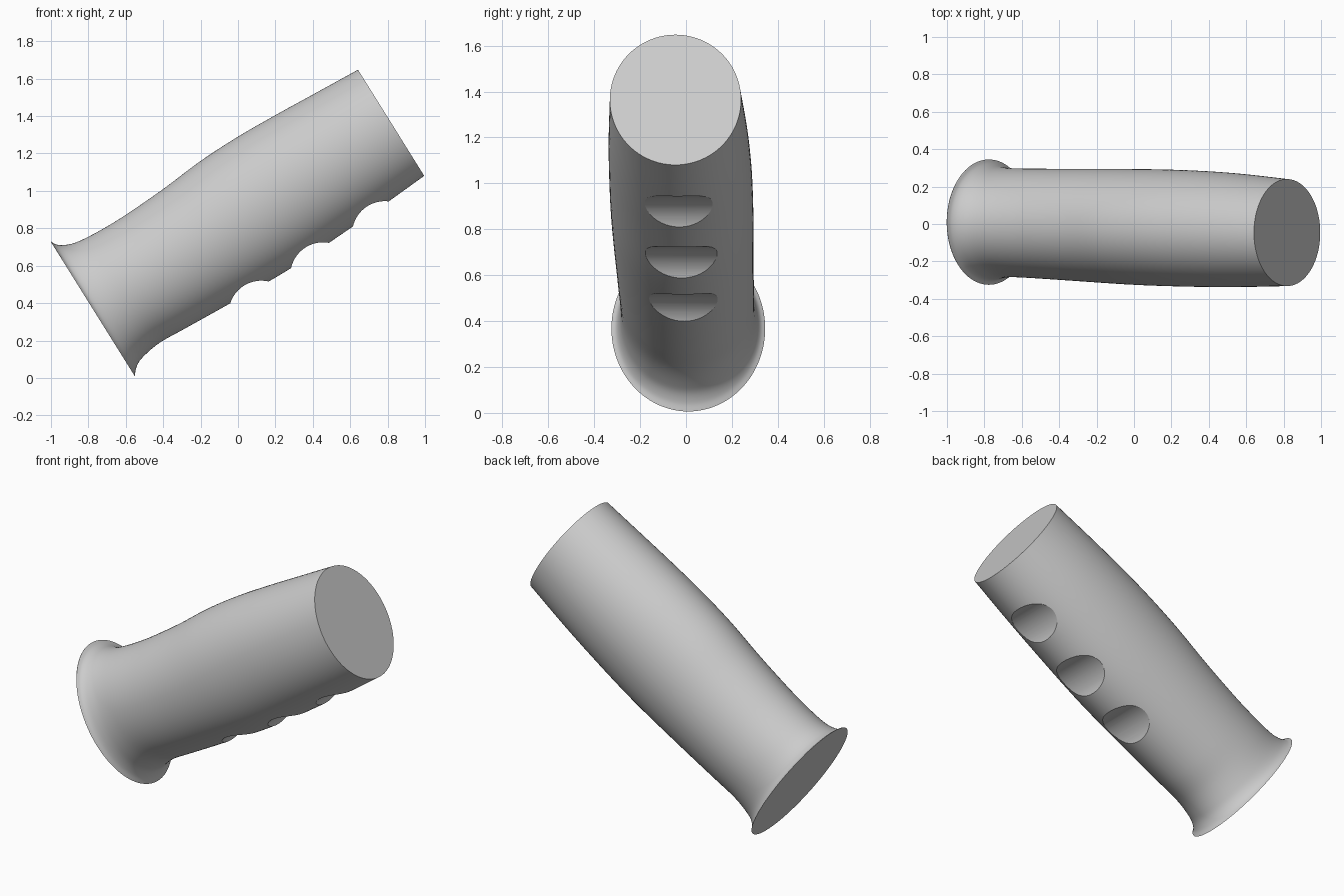
import bpy, bmesh, math

if "Cube" in bpy.data.objects:
    bpy.data.objects.remove(bpy.data.objects["Cube"])

TILT = math.radians(32)
C, S = math.cos(TILT), math.sin(TILT)
SIDES, RINGS = 96, 72

# Upper and lower outline of the grip (x, z)
UPPER = [(-1, .73), (-.98, .716), (-.94, .71), (-.88, .72), (-.8, .755), (-.7, .81), (-.6, .872),
         (-.4, 1.01), (-.2, 1.16), (0, 1.29), (.2, 1.405), (.4, 1.515), (.64, 1.647)]
LOWER = [(-.55, .005), (-.548, .04), (-.53, .085), (-.5, .12), (-.45, .165), (-.4, .2), (-.3, .255),
         (-.04, .40), (.28, .585), (.6, .80), (.8, .94), (.995, 1.08)]
# Width along the axis (distance, y min, y max)
WIDTH = [(-.463, -.325, .345), (-.45, -.308, .327), (-.42, -.295, .311), (-.365, -.286, .301),
         (-.28, -.285, .297), (0, -.30, .295), (.45, -.325, .294), (.8, -.335, .287),
         (1.1, -.337, .270), (1.417, -.332, .24)]


def along(points):
    """Express outline points as distance along and offset across the axis."""
    return [(x * C + z * S, z * C - x * S) for x, z in points]


def sample(pts, t):
    """Smooth interpolation through (t, value) pairs."""
    n = len(pts)
    t = min(max(t, pts[0][0]), pts[-1][0])
    i = next((k for k in range(n - 1) if t <= pts[k + 1][0]), n - 2)

    def slope(k):
        a, b = pts[max(k - 1, 0)], pts[min(k + 1, n - 1)]
        return (b[1] - a[1]) / (b[0] - a[0])
    (t0, v0), (t1, v1) = pts[i], pts[i + 1]
    h = t1 - t0
    u = (t - t0) / h
    return ((2*u**3 - 3*u*u + 1) * v0 + (u**3 - 2*u*u + u) * h * slope(i)
            + (3*u*u - 2*u**3) * v1 + (u**3 - u*u) * h * slope(i + 1))


def make_object(name, bm):
    bmesh.ops.recalc_face_normals(bm, faces=bm.faces[:])
    mesh = bpy.data.meshes.new(name)
    bm.to_mesh(mesh)
    bm.free()
    ob = bpy.data.objects.new(name, mesh)
    bpy.context.collection.objects.link(ob)
    return ob


# Grip body: elliptical rings lofted along the tilted axis, closer near the flange
up, low = along(UPPER), along(LOWER)
y_min = [(t, a) for t, a, b in WIDTH]
y_max = [(t, b) for t, a, b in WIDTH]
bm = bmesh.new()
rings = []
for i in range(RINGS + 1):
    t = -.463 + 1.88 * (i / RINGS) ** 1.7
    top, bot = sample(up, t), sample(low, t)
    left, right = sample(y_min, t), sample(y_max, t)
    ring = []
    for k in range(SIDES):
        a = 2 * math.pi * k / SIDES
        s = (top + bot) / 2 + (top - bot) / 2 * math.sin(a)
        y = (left + right) / 2 + (right - left) / 2 * math.cos(a)
        ring.append(bm.verts.new((t * C - s * S, y, t * S + s * C)))
    rings.append(ring)
for r0, r1 in zip(rings, rings[1:]):
    for k in range(SIDES):
        j = (k + 1) % SIDES
        bm.faces.new((r0[k], r0[j], r1[j], r1[k]))
bm.faces.new(rings[0])
bm.faces.new(rings[-1])
grip = make_object("grip", bm)

gray = bpy.data.materials.new("light gray")
gray.diffuse_color = (.6, .6, .6, 1)
gray.use_nodes = True
gray.node_tree.nodes["Principled BSDF"].inputs["Base Color"].default_value = gray.diffuse_color
grip.data.materials.append(gray)

# Finger grooves: cylinders across the underside
for n, (x, z) in enumerate([(.125, .345), (.455, .55), (.785, .77)]):
    bpy.ops.mesh.primitive_cylinder_add(vertices=96, radius=.175, depth=1.2,
                                        location=(x, 0, z), rotation=(math.pi / 2, 0, 0))
    cutter = bpy.context.object
    cutter.name = f"groove_cutter_{n + 1}"
    cutter.data.materials.append(gray)
    cutter.hide_render = True
    cutter.hide_set(True)
    mod = grip.modifiers.new(f"groove_{n + 1}", 'BOOLEAN')
    mod.operation, mod.solver, mod.object = 'DIFFERENCE', 'EXACT', cutter

# Apply the cuts, then smooth while keeping cut edges and end caps sharp
bpy.ops.object.select_all(action='DESELECT')
grip.select_set(True)
bpy.context.view_layer.objects.active = grip
for mod in list(grip.modifiers):
    bpy.ops.object.modifier_apply(modifier=mod.name)
bpy.ops.object.shade_smooth_by_angle(angle=math.radians(30))
